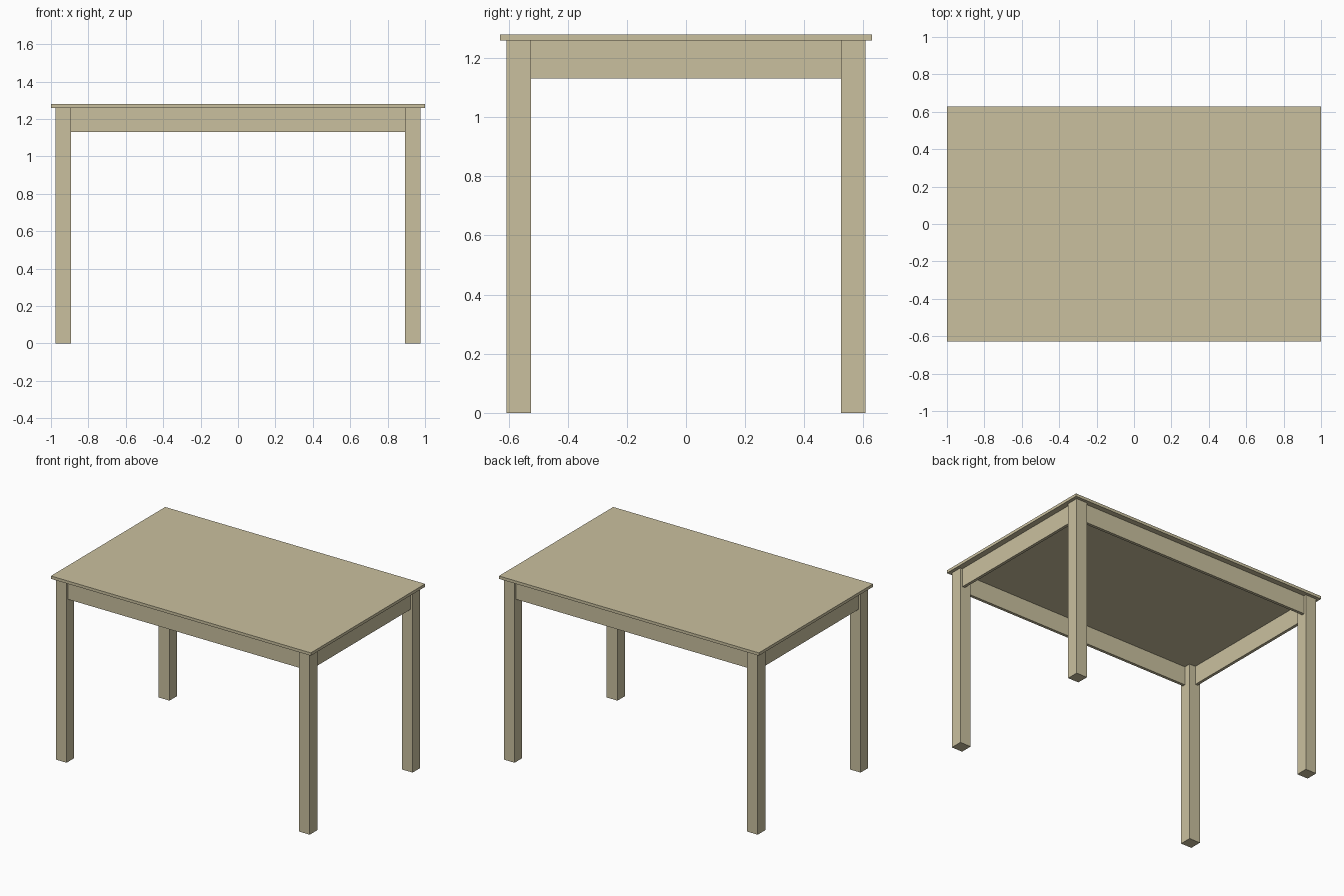
import bpy
import bmesh

if "Cube" in bpy.data.objects:
    bpy.data.objects.remove(bpy.data.objects["Cube"])

wood = bpy.data.materials.new("pale_wood")
wood.diffuse_color = (0.59, 0.53, 0.345, 1.0)
wood.use_nodes = True
wood.node_tree.nodes["Principled BSDF"].inputs["Base Color"].default_value = wood.diffuse_color


def box(name, lo, hi):
    """Box between two opposite corners."""
    bm = bmesh.new()
    bmesh.ops.create_cube(bm, size=1.0)
    for v in bm.verts:
        v.co = [lo[i] + (v.co[i] + 0.5) * (hi[i] - lo[i]) for i in range(3)]
    mesh = bpy.data.meshes.new(name)
    bm.to_mesh(mesh)
    bm.free()
    mesh.materials.append(wood)
    obj = bpy.data.objects.new(name, mesh)
    bpy.context.collection.objects.link(obj)
    return obj


TOP_X, TOP_Y = 1.0, 0.628        # half size of the table top
TOP_Z, UNDER_Z = 1.279, 1.259    # top and underside of the table top
LEG_X, LEG_Y = 0.977, 0.607      # outer leg faces
LEG = 0.083                      # leg width
APRON_Z = 1.13                   # bottom of the aprons
INSET, THICK = 0.017, 0.02       # apron setback and thickness

# Table top
box("table_top", (-TOP_X, -TOP_Y, UNDER_Z), (TOP_X, TOP_Y, TOP_Z))

# Four square legs
for sy, depth in ((-1, "front"), (1, "back")):
    for sx, side in ((-1, "left"), (1, "right")):
        cx, cy = sx * (LEG_X - LEG / 2), sy * (LEG_Y - LEG / 2)
        box(f"{depth}_{side}_leg", (cx - LEG / 2, cy - LEG / 2, 0),
            (cx + LEG / 2, cy + LEG / 2, UNDER_Z))

# Long aprons between the legs at front and back
in_x, in_y = LEG_X - LEG, LEG_Y - LEG
for s, name in ((-1, "front_apron"), (1, "back_apron")):
    c = s * (LEG_Y - INSET - THICK / 2)
    box(name, (-in_x, c - THICK / 2, APRON_Z), (in_x, c + THICK / 2, UNDER_Z))

# Short aprons at the two ends
for s, name in ((-1, "left_apron"), (1, "right_apron")):
    c = s * (LEG_X - INSET - THICK / 2)
    box(name, (c - THICK / 2, -in_y, APRON_Z), (c + THICK / 2, in_y, UNDER_Z))
